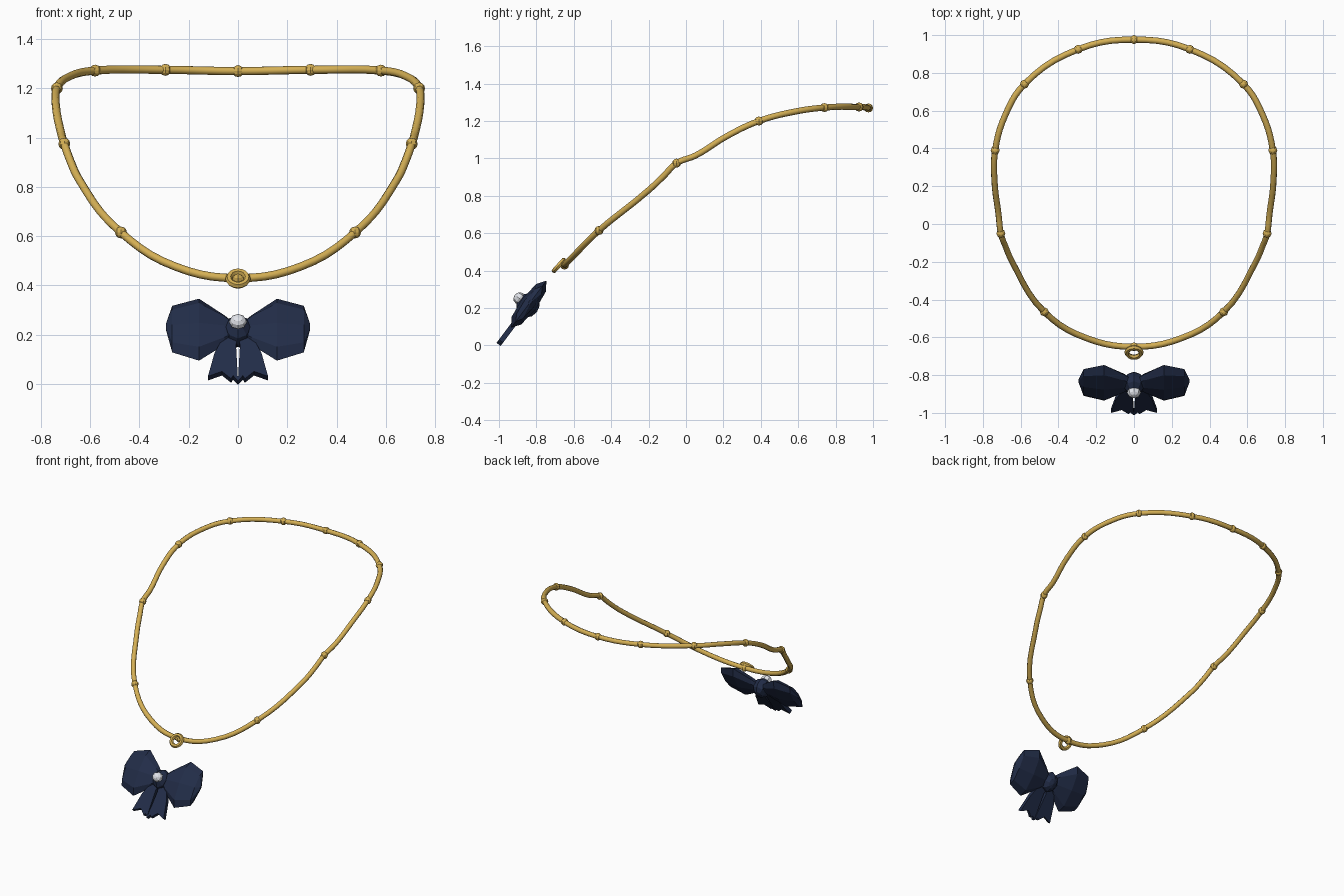
import bpy, bmesh, math
from mathutils import Vector, Matrix

if "Cube" in bpy.data.objects:
    bpy.data.objects.remove(bpy.data.objects["Cube"])


def material(name, rgb):
    m = bpy.data.materials.new(name)
    m.diffuse_color = (*rgb, 1)
    m.use_nodes = True
    m.node_tree.nodes["Principled BSDF"].inputs["Base Color"].default_value = m.diffuse_color
    return m


gold = material("gold", (0.66, 0.43, 0.09))
navy = material("navy", (0.016, 0.026, 0.065))
pearl = material("pearl", (0.75, 0.77, 0.82))


def finish(bm, name, mat, matrix=Matrix(), smooth=False):
    bmesh.ops.recalc_face_normals(bm, faces=bm.faces)
    me = bpy.data.meshes.new(name)
    bm.to_mesh(me)
    bm.free()
    me.materials.append(mat)
    for p in me.polygons:
        p.use_smooth = smooth
    ob = bpy.data.objects.new(name, me)
    ob.matrix_world = matrix
    bpy.context.collection.objects.link(ob)
    return ob


# Half of the chain path, front to back; flag marks where a bead sits
half = [
    (0, -0.65, 0.43, 1), (0.25, -0.605, 0.475, 0), (0.475, -0.465, 0.615, 1),
    (0.645, -0.20, 0.83, 0), (0.68, -0.12, 0.905, 0), (0.705, -0.05, 0.975, 1),
    (0.717, 0.05, 1.015, 0), (0.738, 0.22, 1.12, 0), (0.735, 0.39, 1.20, 1),
    (0.68, 0.58, 1.25, 0), (0.58, 0.74, 1.272, 1), (0.295, 0.925, 1.275, 1),
    (0, 0.976, 1.27, 1),
]
path = half + [(-x, y, z, f) for x, y, z, f in half[-2:0:-1]]

# Chain tube
cu = bpy.data.curves.new("chain", 'CURVE')
cu.dimensions = '3D'
cu.bevel_depth = 0.0165
cu.bevel_resolution = 2
cu.resolution_u = 5
sp = cu.splines.new('BEZIER')
sp.bezier_points.add(len(path) - 1)
sp.use_cyclic_u = True
for bp, p in zip(sp.bezier_points, path):
    bp.co = p[:3]
    bp.handle_left_type = bp.handle_right_type = 'AUTO'
cu.materials.append(gold)
chain = bpy.data.objects.new("chain", cu)
bpy.context.collection.objects.link(chain)
bpy.context.view_layer.objects.active = chain
chain.select_set(True)
bpy.ops.object.convert(target='MESH')

# Beads along the chain
bm = bmesh.new()
for x, y, z, f in path:
    if f:
        bmesh.ops.create_uvsphere(bm, u_segments=8, v_segments=6, radius=0.024,
                                  matrix=Matrix.Translation((x, y, z)))
finish(bm, "beads", gold)


# Tilted frame: local x = right, y = up along the bow, z = out of its front
def tilted(origin, angle):
    return Matrix.Translation(origin) @ Matrix.Rotation(angle, 4, 'X')


# Hanging ring
bpy.ops.mesh.primitive_torus_add(major_segments=16, minor_segments=6,
                                 major_radius=0.037, minor_radius=0.014)
ring = bpy.context.object
ring.name = "hanging_ring"
ring.data.materials.append(gold)
ring.matrix_world = tilted((0, -0.68, 0.428), math.radians(48))

bow = tilted((0, -0.845, 0.215), math.atan2(0.8, 0.6))

# Bow lobes: eight-sided sections (x, top, bottom, half thickness)
sections = [(0.02, 0.045, -0.035, 0.025), (0.055, 0.08, -0.07, 0.032),
            (0.158, 0.164, -0.15, 0.046), (0.267, 0.128, -0.108, 0.03),
            (0.293, 0.035, 0.01, 0.008)]
for side, label in ((1, "right"), (-1, "left")):
    bm = bmesh.new()
    rings = []
    for x, top, bot, t in sections:
        mid, h = (top + bot) / 2, (top - bot) / 2
        rings.append([bm.verts.new((side * x, mid + h * math.cos(a), t * math.sin(a)))
                      for a in (i * math.pi / 4 for i in range(8))])
    for a, b in zip(rings, rings[1:]):
        for i in range(8):
            j = (i + 1) % 8
            bm.faces.new((a[i], a[j], b[j], b[i]))
    bm.faces.new(rings[0])
    bm.faces.new(rings[-1])
    finish(bm, "bow_lobe_" + label, navy, bow)

    # Notched ribbon tail below the knot
    outline = [(-0.002, -0.02), (0.05, -0.02), (0.095, -0.12), (0.122, -0.24),
               (0.065, -0.215), (0.028, -0.252), (0.02, -0.236), (0.0, -0.262),
               (0.008, -0.08)]
    bm = bmesh.new()
    f = bm.faces.new([bm.verts.new((side * x, y, -0.014)) for x, y in outline])
    ext = bmesh.ops.extrude_face_region(bm, geom=[f])
    up = [v for v in ext['geom'] if isinstance(v, bmesh.types.BMVert)]
    bmesh.ops.translate(bm, verts=up, vec=(0, 0, 0.028))
    finish(bm, "bow_tail_" + label, navy, bow)

# Knot and the stone set on it
bm = bmesh.new()
bmesh.ops.create_uvsphere(bm, u_segments=8, v_segments=6, radius=0.06,
                          matrix=Matrix.Diagonal((0.95, 1.15, 1, 1)))
finish(bm, "bow_knot", navy, bow)
bm = bmesh.new()
bmesh.ops.create_uvsphere(bm, u_segments=8, v_segments=6, radius=0.037,
                          matrix=Matrix.Diagonal((1, 0.9, 0.8, 1)))
finish(bm, "stone", pearl, bow @ Matrix.Translation((0, 0.002, 0.06)))
